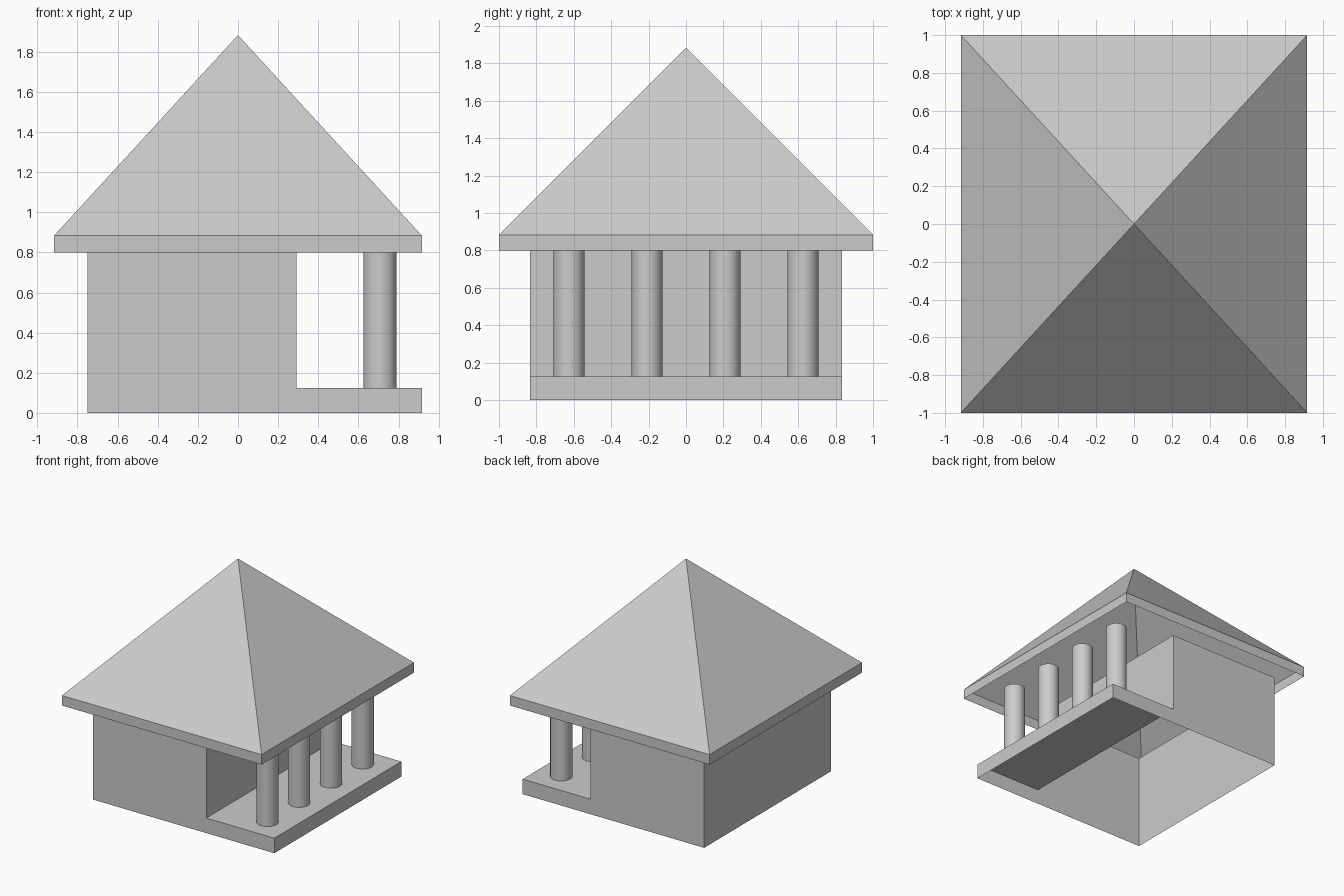
import bpy
import bmesh
from mathutils import Vector

cube = bpy.data.objects.get("Cube")
if cube:
    bpy.data.objects.remove(cube, do_unlink=True)

# One plain grey for the whole building
GREY = (0.6, 0.6, 0.6, 1.0)
grey = bpy.data.materials.new("plain_grey")
grey.use_nodes = True
grey.diffuse_color = GREY
grey.node_tree.nodes["Principled BSDF"].inputs["Base Color"].default_value = GREY


def add_object(name, bm):
    mesh = bpy.data.meshes.new(name)
    bm.to_mesh(mesh)
    bm.free()
    mesh.materials.append(grey)
    obj = bpy.data.objects.new(name, mesh)
    bpy.context.collection.objects.link(obj)
    return obj


WALL_TOP, EAVE, APEX = 0.8, 0.883, 1.883
PORCH_TOP = 0.125
LEFT, PARTITION, RIGHT = -0.75, 0.292, 0.917
DEPTH = 0.833

# House and porch: an L-shaped shell, open underneath and at the wall top
bm = bmesh.new()
profile = [(LEFT, 0), (RIGHT, 0), (RIGHT, PORCH_TOP),
           (PARTITION, PORCH_TOP), (PARTITION, WALL_TOP), (LEFT, WALL_TOP)]
front = [bm.verts.new((x, -DEPTH, z)) for x, z in profile]
back = [bm.verts.new((x, DEPTH, z)) for x, z in profile]
bm.faces.new(front)
bm.faces.new(back[::-1])
for i in (1, 2, 3, 5):
    j = (i + 1) % len(profile)
    bm.faces.new((front[i], back[i], back[j], front[j]))
add_object("house_and_porch", bm)

# Roof: hollow pyramid above an upright fascia
bm = bmesh.new()
corners = [(-RIGHT, -1), (RIGHT, -1), (RIGHT, 1), (-RIGHT, 1)]
low = [bm.verts.new((x, y, WALL_TOP)) for x, y in corners]
high = [bm.verts.new((x, y, EAVE)) for x, y in corners]
peak = bm.verts.new((0, 0, APEX))
for i in range(4):
    j = (i + 1) % 4
    bm.faces.new((low[i], low[j], high[j], high[i]))
    bm.faces.new((high[i], high[j], peak))
add_object("roof", bm)

# Porch columns: evenly spaced smooth tubes
for n in range(4):
    bm = bmesh.new()
    bmesh.ops.create_cone(bm, cap_ends=False, segments=32, radius1=0.083,
                          radius2=0.083, depth=WALL_TOP - PORCH_TOP)
    centre = Vector((0.708, (n - 1.5) * 0.417, (WALL_TOP + PORCH_TOP) / 2))
    bmesh.ops.translate(bm, verts=bm.verts, vec=centre)
    for face in bm.faces:
        face.smooth = True
    add_object(f"porch_column_{n + 1}", bm)
